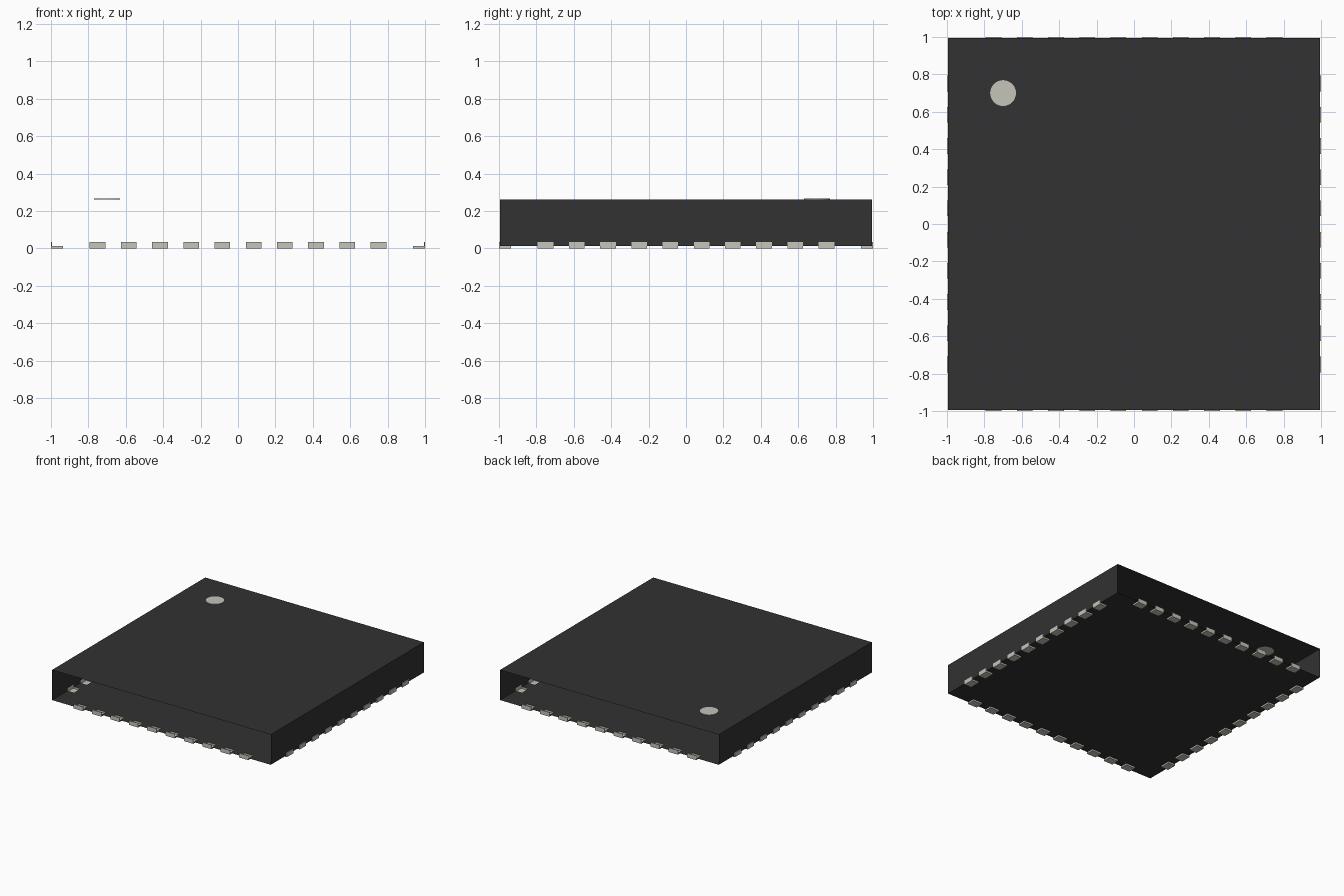
import bpy, bmesh, math
from mathutils import Matrix, Vector

cube = bpy.data.objects.get("Cube")
if cube:
    bpy.data.objects.remove(cube, do_unlink=True)

HALF, BOTTOM, TOP = 0.994, 0.013, 0.261      # body block
PAD_W, PAD_LEN, PAD_H, PITCH, COUNT = 0.084, 0.065, 0.035, 0.167, 10


def material(name, rgb):
    m = bpy.data.materials.new(name)
    m.use_nodes = True
    m.diffuse_color = (*rgb, 1)
    bsdf = m.node_tree.nodes["Principled BSDF"]
    bsdf.inputs["Base Color"].default_value = (*rgb, 1)
    bsdf.inputs["Roughness"].default_value = 0.6
    return m


black = material("black_plastic", (0.032, 0.032, 0.032))
metal = material("grey_metal", (0.56, 0.555, 0.49))


def add_box(bm, lo, hi, matrix=Matrix()):
    lo, hi = Vector(lo), Vector(hi)
    place = matrix @ Matrix.Translation((lo + hi) / 2) @ Matrix.Diagonal((*(hi - lo), 1))
    bmesh.ops.create_cube(bm, size=1, matrix=place)


def make_object(name, bm, mats, index=0):
    for f in bm.faces:
        f.material_index = index
    mesh = bpy.data.meshes.new(name)
    bm.to_mesh(mesh)
    bm.free()
    for m in mats:
        mesh.materials.append(m)
    ob = bpy.data.objects.new(name, mesh)
    bpy.context.collection.objects.link(ob)
    return ob


# Body block
bm = bmesh.new()
add_box(bm, (-HALF, -HALF, BOTTOM), (HALF, HALF, TOP))
shell = make_object("fused_shell", bm, [black, metal], 0)

# Contact pads on all four sides, plus the round marker on the lid
bm = bmesh.new()
for side in range(4):
    turn = Matrix.Rotation(side * math.pi / 2, 4, 'Z')
    for i in range(COUNT):
        y = (i - (COUNT - 1) / 2) * PITCH
        add_box(bm, (1 - PAD_LEN, y - PAD_W / 2, 0), (1, y + PAD_W / 2, PAD_H), turn)
bmesh.ops.create_cone(bm, cap_ends=True, segments=32, radius1=0.069, radius2=0.069,
                      depth=0.02, matrix=Matrix.Translation((-0.7, 0.7, TOP - 0.006)))
metalwork = make_object("metalwork", bm, [black, metal], 1)

# Fuse so that only the outer skin remains
mod = shell.modifiers.new("fuse", 'BOOLEAN')
mod.operation = 'UNION'
mod.solver = 'EXACT'
mod.object = metalwork
bpy.context.view_layer.update()
skin = bpy.data.meshes.new_from_object(
    shell.evaluated_get(bpy.context.evaluated_depsgraph_get()))


def part(name, mat, keep):
    bm = bmesh.new()
    bm.from_mesh(skin)
    bm.normal_update()
    drop = [f for f in bm.faces if not keep(f)]
    bmesh.ops.delete(bm, geom=drop, context='FACES')
    return make_object(name, bm, [mat])


# The body is a sleeve, open at front and back
part("package_body", black, lambda f: f.material_index == 0 and abs(f.normal.y) < 0.9)
part("contact_pads", metal,
     lambda f: f.material_index == 1 and f.calc_center_median().z < 0.1)
part("corner_marker", metal,
     lambda f: f.material_index == 1 and f.calc_center_median().z > 0.1)

for ob in (shell, metalwork):
    bpy.data.objects.remove(ob, do_unlink=True)
